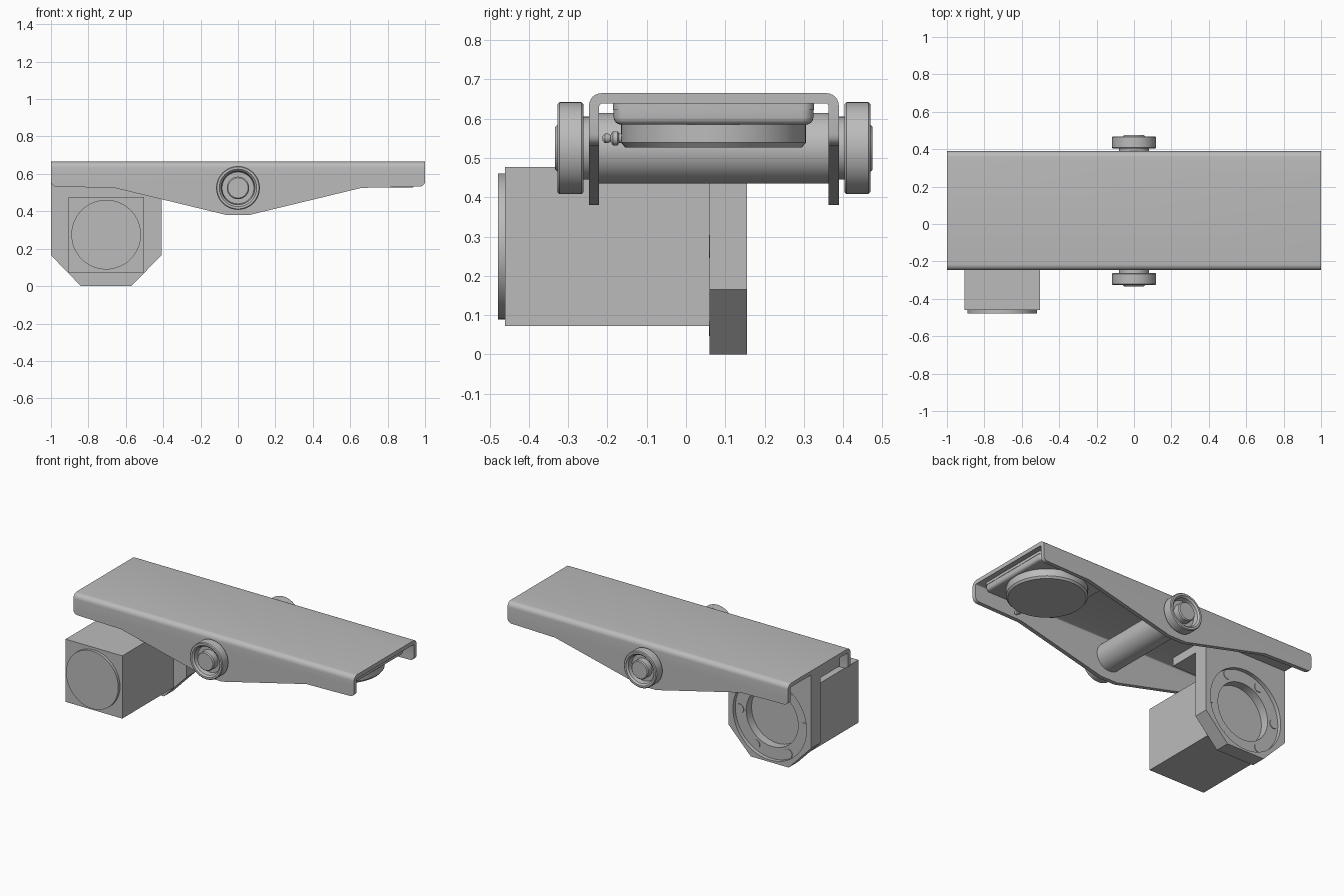
import bpy, bmesh, math
from mathutils import Matrix, Vector

if "Cube" in bpy.data.objects:
    bpy.data.objects.remove(bpy.data.objects["Cube"], do_unlink=True)

grey = bpy.data.materials.new("plain grey")
grey.use_nodes = True
grey.diffuse_color = (0.5, 0.5, 0.5, 1)
grey.node_tree.nodes["Principled BSDF"].inputs["Base Color"].default_value = (0.5, 0.5, 0.5, 1)


def finish(name, bm):
    bmesh.ops.recalc_face_normals(bm, faces=bm.faces[:])
    mesh = bpy.data.meshes.new(name)
    bm.to_mesh(mesh)
    bm.free()
    obj = bpy.data.objects.new(name, mesh)
    bpy.context.collection.objects.link(obj)
    mesh.materials.append(grey)
    return obj


def smooth(obj):
    bpy.ops.object.select_all(action='DESELECT')
    obj.select_set(True)
    bpy.context.view_layer.objects.active = obj
    bpy.ops.object.shade_smooth_by_angle(angle=math.radians(35))


def prism(name, outline, place, lo, hi):
    """Extrude a closed outline; place(a, b, t) gives the position."""
    bm = bmesh.new()
    face = bm.faces.new([bm.verts.new(place(a, b, lo)) for a, b in outline])
    ext = bmesh.ops.extrude_face_region(bm, geom=[face])
    shift = Vector(place(0, 0, hi)) - Vector(place(0, 0, lo))
    bmesh.ops.translate(bm, vec=shift, verts=[v for v in ext["geom"] if isinstance(v, bmesh.types.BMVert)])
    return finish(name, bm)


def along_y(a, b, t):
    return (a, t, b)


def along_x(a, b, t):
    return (t, a, b)


def box(name, x, y, z):
    return prism(name, [(x[0], z[0]), (x[1], z[0]), (x[1], z[1]), (x[0], z[1])], along_y, *y)


def lathe(name, profile, origin, direction, steps=64):
    """Spin (radius, distance) points around an axis."""
    bm = bmesh.new()
    vs = [bm.verts.new((r, 0, d)) for r, d in profile]
    edges = [bm.edges.new(pair) for pair in zip(vs, vs[1:])]
    bmesh.ops.spin(bm, geom=vs + edges, cent=(0, 0, 0), axis=(0, 0, 1), angle=2 * math.pi, steps=steps)
    bmesh.ops.remove_doubles(bm, verts=bm.verts[:], dist=1e-5)
    turn = Vector(direction).to_track_quat('Z', 'Y').to_matrix().to_4x4()
    bmesh.ops.transform(bm, matrix=Matrix.Translation(origin) @ turn, verts=bm.verts[:])
    obj = finish(name, bm)
    smooth(obj)
    return obj


def rod(name, r, x, z, y0, y1):
    return lathe(name, [(0, 0), (r, 0), (r, y1 - y0), (0, y1 - y0)], (x, y0, z), (0, 1, 0))


def combine(obj, other, operation):
    mod = obj.modifiers.new(operation.lower(), 'BOOLEAN')
    mod.operation = operation
    mod.solver = 'EXACT'
    mod.object = other
    bpy.ops.object.select_all(action='DESELECT')
    obj.select_set(True)
    bpy.context.view_layer.objects.active = obj
    bpy.ops.object.modifier_apply(modifier=mod.name)
    bpy.data.objects.remove(other, do_unlink=True)


def arc(cx, cz, r, start, end, n=7):
    step = (end - start) / (n - 1)
    return [(cx + r * math.cos(math.radians(start + i * step)),
             cz + r * math.sin(math.radians(start + i * step))) for i in range(n)]


# Folded channel: U section trimmed to the tapering side profile
front, back, top, wall, rad = -0.247, 0.389, 0.665, 0.026, 0.032
section = [(back, 0.3)] + arc(back - rad, top - rad, rad, 0, 90)
section += arc(front + rad, top - rad, rad, 90, 180) + [(front, 0.3), (front + wall, 0.3)]
section += arc(front + wall + 0.008, top - wall - 0.008, 0.008, 180, 90, 4)
section += arc(back - wall - 0.008, top - wall - 0.008, 0.008, 90, 0, 4) + [(back - wall, 0.3)]
channel = prism("channel", section, along_x, -1, 1)
half = [(0.06, 0.38), (0.66, 0.525)] + arc(0.972, 0.56, 0.028, -90, 0, 5) + [(1, 0.7)]
trim = prism("trim", half + [(-x, z) for x, z in reversed(half)], along_y, -0.5, 0.5)
combine(channel, trim, 'INTERSECT')
smooth(channel)

# Axle tube and the two end rollers
axle_z = 0.525
rod("axle_tube", 0.09, 0, axle_z, front + wall / 2, back - wall / 2)
roller = [(0, -0.002), (0.08, -0.002), (0.08, 0.014), (0.112, 0.014), (0.117, 0.019),
          (0.117, 0.075), (0.112, 0.08), (0.1, 0.08), (0.09, 0.07), (0.085, 0.04),
          (0.06, 0.04), (0.06, 0.08), (0.054, 0.086), (0, 0.086)]
lathe("front_roller", roller, (0, front, axle_z), (0, -1, 0))
lathe("back_roller", roller, (0, back, axle_z), (0, 1, 0))

# Pad under the left end: rounded plate, step, disc and grease nipple
px, py = 0.71, 0.07
for name, size, z0, z1 in (("pad_plate", 0.254, 0.585, 0.625), ("pad_top_plate", 0.256, 0.622, 0.64)):
    plate = box(name, (px - size, px + size), (py - size, py + size), (z0, z1))
    bm = bmesh.new()
    bm.from_mesh(plate.data)
    uprights = [e for e in bm.edges if abs(e.verts[0].co.z - e.verts[1].co.z) > 0.01]
    bmesh.ops.bevel(bm, geom=uprights, offset=0.03, segments=5, profile=0.5, affect='EDGES')
    if name == "pad_plate":
        rim = [e for e in bm.edges if all(v.co.z < z0 + 0.001 for v in e.verts)]
        bmesh.ops.bevel(bm, geom=rim, offset=0.018, segments=4, profile=0.5, affect='EDGES')
    bm.to_mesh(plate.data)
    bm.free()
    smooth(plate)
lathe("pad_disc", [(0, 0), (0.225, 0), (0.235, 0.012), (0.235, 0.06), (0, 0.06)], (px, py, 0.527), (0, 0, 1))
lathe("grease_nipple", [(0, 0), (0.012, 0), (0.012, 0.02), (0.018, 0.024), (0.018, 0.036), (0.008, 0.042),
                        (0.012, 0.048), (0.012, 0.056), (0.006, 0.062), (0, 0.062)],
      (px, py - 0.22, 0.55), (0, -1, 0), 24)

# Motor body with round end cover
mx, mz = -0.705, 0.275
box("motor_body", (mx - 0.202, mx + 0.202), (-0.46, 0.061), (0.073, 0.477))
rod("motor_cover", 0.186, mx, mz, -0.478, -0.459)

# Mounting flange with stepped bore, and its top foot
outline = [(-1, 0.165), (-0.84, 0), (-0.57, 0), (-0.41, 0.165), (-0.41, 0.639), (-1, 0.639)]
flange = prism("motor_flange", outline, along_y, 0.06, 0.155)
combine(flange, rod("step_cutter", 0.262, mx, mz, 0.13, 0.2), 'DIFFERENCE')
combine(flange, rod("bore_cutter", 0.185, mx, mz, 0.075, 0.2), 'DIFFERENCE')
smooth(flange)
box("flange_foot", (-1, -0.41), (-0.14, 0.061), (0.585, 0.639))

# Ring of six flange bolts
for i in range(6):
    a = i * math.pi / 3
    rod(f"flange_bolt_{i + 1}", 0.029, mx + 0.23 * math.cos(a), mz + 0.23 * math.sin(a), 0.058, 0.134)
